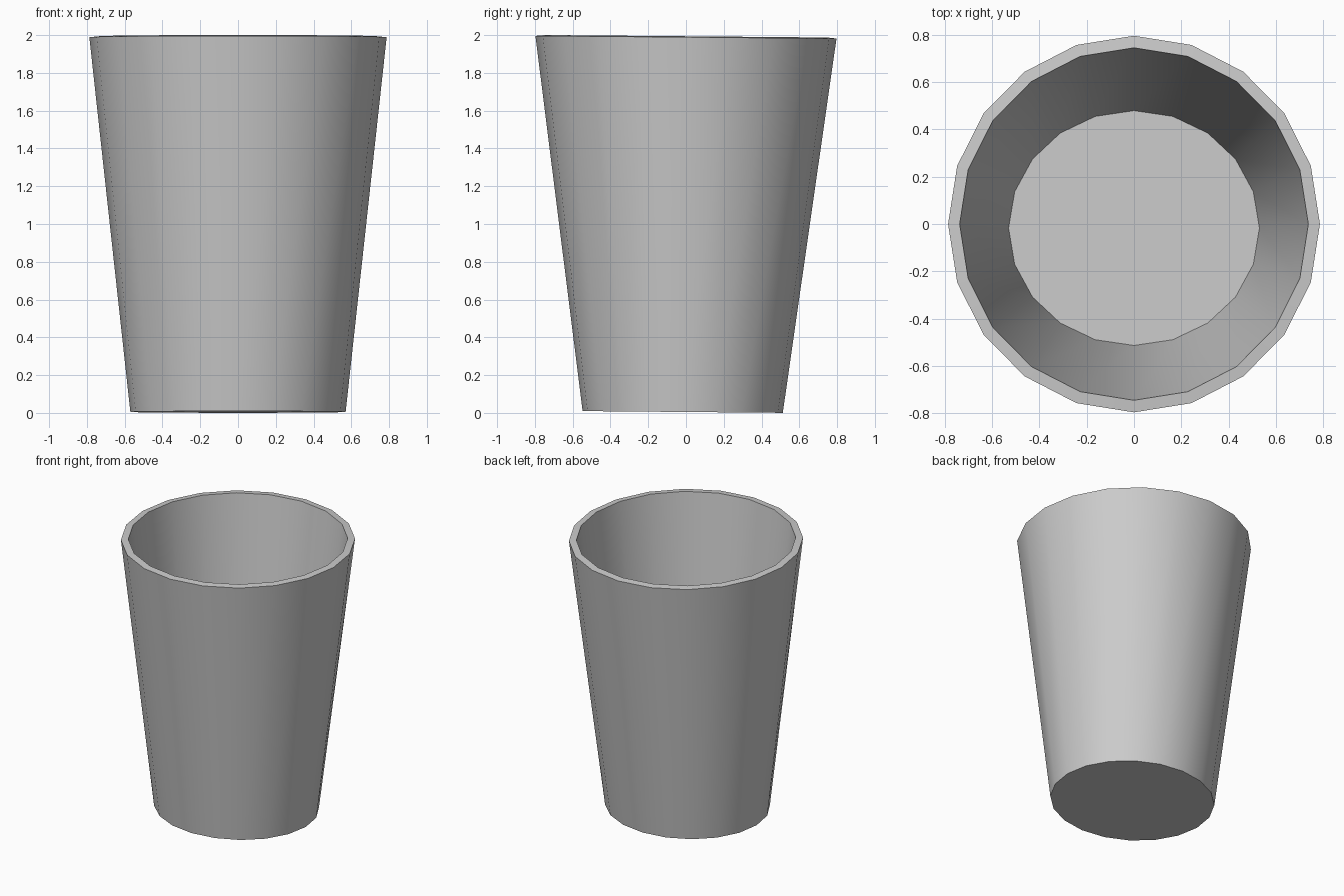
import bpy, bmesh, math
from mathutils import Matrix

if "Cube" in bpy.data.objects:
    bpy.data.objects.remove(bpy.data.objects["Cube"])

SIDES = 20
TILT = Matrix.Rotation(math.radians(-0.5), 4, 'X')

# Oval cross-sections: x radius, y radius, height
rings = [
    (0.57, 0.53, 0.0),       # outer base
    (0.787, 0.797, 1.984),   # outer rim
    (0.738, 0.746, 1.989),   # inner rim
    (0.531, 0.497, 0.04),    # inner floor
]

bm = bmesh.new()
loops = []
for rx, ry, z in rings:
    loops.append([bm.verts.new((rx * math.cos(i * math.tau / SIDES),
                                ry * math.sin(i * math.tau / SIDES), z))
                  for i in range(SIDES)])

# Outer wall, rim and inner wall
for a, b in zip(loops, loops[1:]):
    for i in range(SIDES):
        j = (i + 1) % SIDES
        bm.faces.new((a[i], a[j], b[j], b[i]))

# Underside and inner floor
bm.faces.new(loops[0][::-1])
bm.faces.new(loops[-1])

# The cup leans very slightly towards the back
bmesh.ops.transform(bm, matrix=Matrix.Translation((0, -0.0175, 0.005)) @ TILT, verts=bm.verts)
bmesh.ops.recalc_face_normals(bm, faces=bm.faces)

mesh = bpy.data.meshes.new("cup")
bm.to_mesh(mesh)
bm.free()
cup = bpy.data.objects.new("cup", mesh)
bpy.context.collection.objects.link(cup)

# Smooth walls, crisp rim and base
bpy.context.view_layer.objects.active = cup
cup.select_set(True)
bpy.ops.object.shade_smooth_by_angle(angle=math.radians(30))
